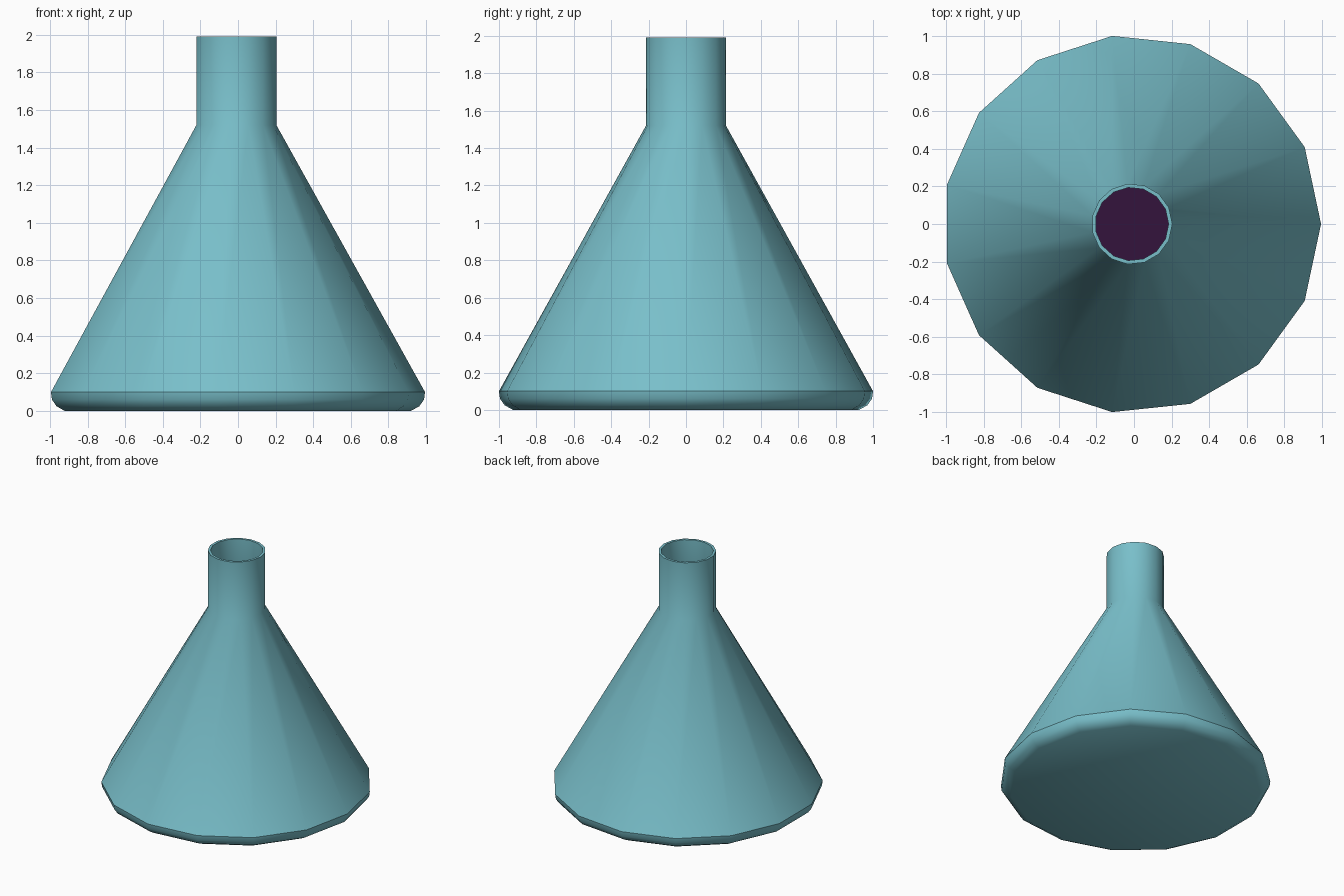
import bpy, bmesh, math
from mathutils import Matrix

if "Cube" in bpy.data.objects:
    bpy.data.objects.remove(bpy.data.objects["Cube"])

SIDES = 15
OFFSET_X = -0.011  # an odd-sided ring is not symmetric in x, so shift to centre


def material(name, colour):
    mat = bpy.data.materials.new(name)
    mat.diffuse_color = (*colour, 1)
    mat.use_nodes = True
    mat.node_tree.nodes["Principled BSDF"].inputs["Base Color"].default_value = mat.diffuse_color
    return mat


def lathe(name, profile, mat):
    """Turn an (r, z) profile around z; r = 0 ends close at the axis."""
    bm = bmesh.new()
    verts = [bm.verts.new((r, 0, z)) for r, z in profile]
    edges = [bm.edges.new(pair) for pair in zip(verts, verts[1:])]
    bmesh.ops.spin(bm, geom=verts + edges, cent=(0, 0, 0), axis=(0, 0, 1),
                   angle=math.tau, steps=SIDES, use_merge=False)
    bmesh.ops.remove_doubles(bm, verts=bm.verts, dist=0.0005)
    bmesh.ops.recalc_face_normals(bm, faces=bm.faces)
    bmesh.ops.transform(bm, matrix=Matrix.Translation((OFFSET_X, 0, 0)), verts=bm.verts)
    mesh = bpy.data.meshes.new(name)
    bm.to_mesh(mesh)
    bm.free()
    mesh.materials.append(mat)
    obj = bpy.data.objects.new(name, mesh)
    bpy.context.collection.objects.link(obj)
    bpy.ops.object.select_all(action='DESELECT')
    obj.select_set(True)
    bpy.context.view_layer.objects.active = obj
    bpy.ops.object.shade_smooth_by_angle(angle=math.radians(35))
    return obj


glass = material("glass", (0.19, 0.52, 0.59))
purple = material("purple_liquid", (0.033, 0.007, 0.045))

# Flask: outer wall from the base centre up to the rim, then inner wall back down
lathe("flask", [
    (0, 0), (0.93, 0), (0.975, 0.025), (1.0, 0.06), (1.0055, 0.10),
    (0.215, 1.52), (0.215, 1.99),
    (0.195, 1.99), (0.195, 1.515),
    (0.983, 0.10), (0.978, 0.065), (0.955, 0.035), (0.925, 0.02), (0, 0.02),
], glass)

# Liquid: fills the lower part of the cone
lathe("liquid", [
    (0, 0.025), (0.92, 0.025), (0.95, 0.04), (0.973, 0.07), (0.978, 0.10),
    (0.643, 0.70), (0, 0.70),
], purple)
